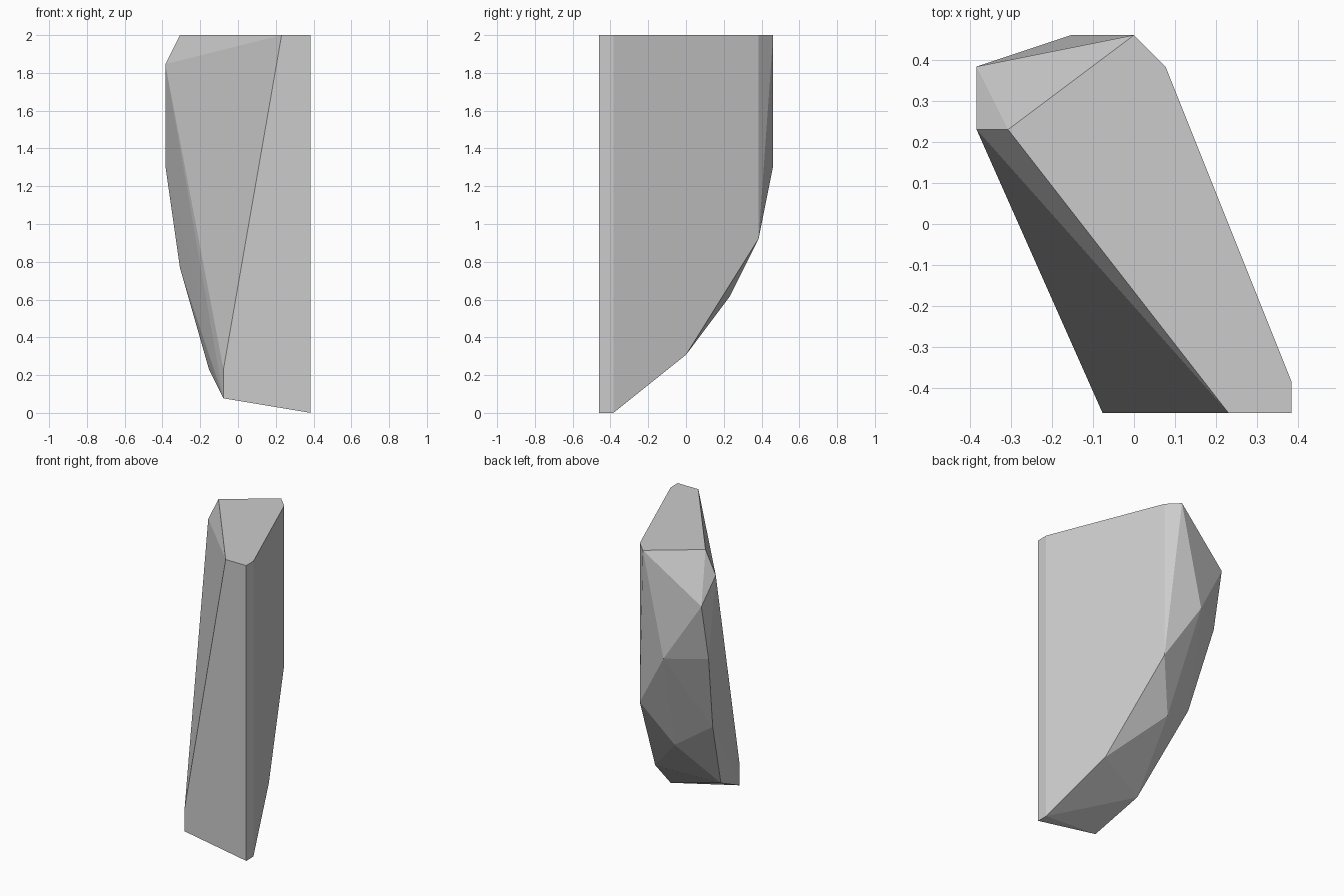
import bpy, bmesh

if "Cube" in bpy.data.objects:
    bpy.data.objects.remove(bpy.data.objects["Cube"])

UNIT = 1 / 13  # corners sit on a regular grid of this spacing

# outline of the flat top
top = [(0, 6, 26), (1, 5, 26), (5, -5, 26), (5, -6, 26), (3, -6, 26), (-4, 3, 26)]
# lower rim of the broad right side and front
right_rim = [(1, 5, 12), (3, 0, 4), (5, -5, 0), (5, -6, 0), (-1, -6, 1), (-1, -6, 3)]
# chipped ridge running up the back left
ridge = [(-2, -2, 3), (-4, 2, 10), (-5, 4, 17), (-5, 5, 22), (-5, 3, 24)]
# chipped corners on the back
back = [(-1, 3, 8), (-2, 6, 17)]

# wrap the corners in a convex shell
bm = bmesh.new()
for p in top + right_rim + ridge + back:
    bm.verts.new([c * UNIT for c in p])
bmesh.ops.convex_hull(bm, input=bm.verts)
bmesh.ops.dissolve_limit(bm, angle_limit=0.005, verts=bm.verts, edges=bm.edges)
bmesh.ops.recalc_face_normals(bm, faces=bm.faces)

mesh = bpy.data.meshes.new("rock_shard")
bm.to_mesh(mesh)
bm.free()
bpy.context.collection.objects.link(bpy.data.objects.new("rock_shard", mesh))
